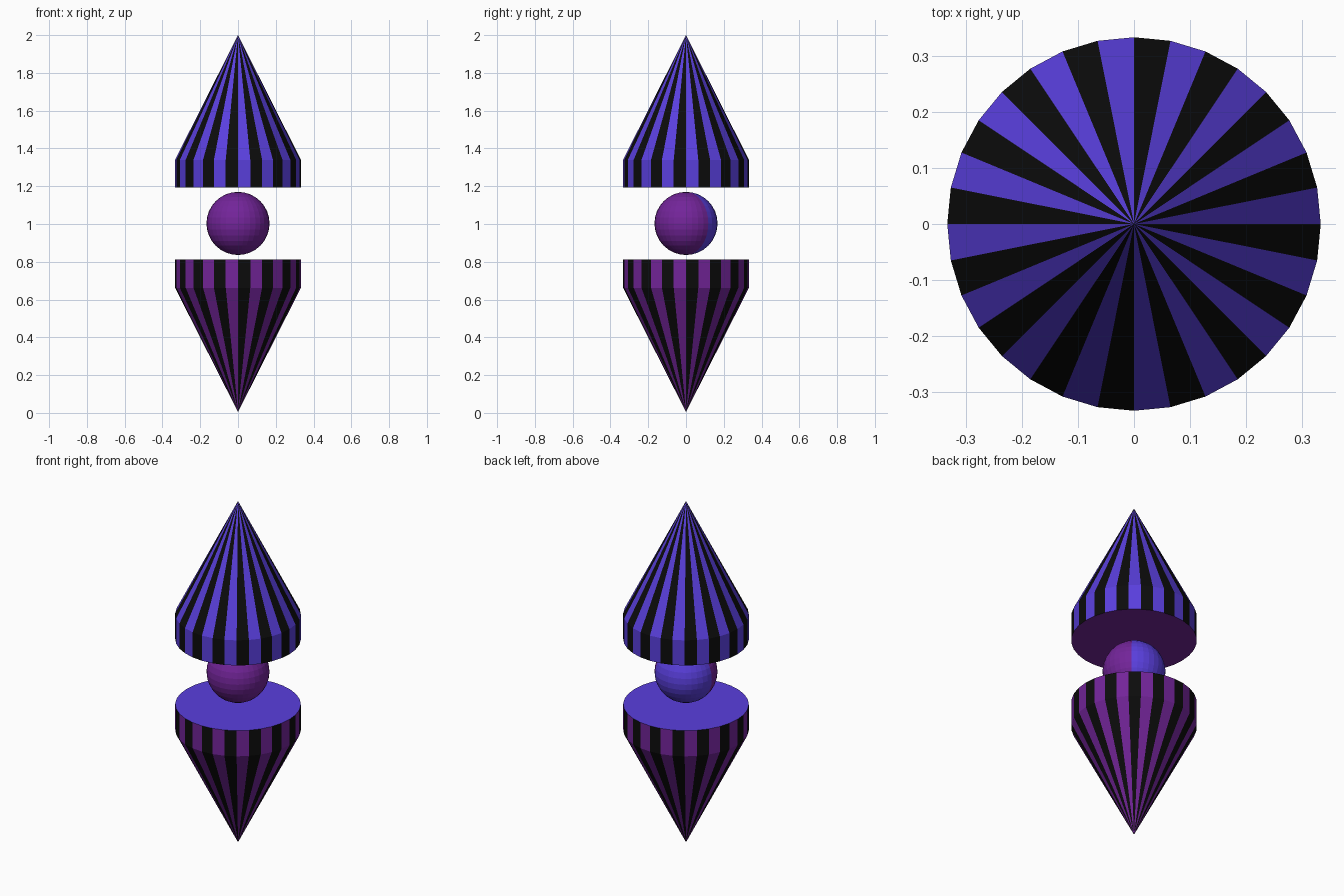
import bpy, bmesh, math

if "Cube" in bpy.data.objects:
    bpy.data.objects.remove(bpy.data.objects["Cube"])

SIDES = 32
R = 0.333


def material(name, rgb):
    m = bpy.data.materials.new(name)
    m.diffuse_color = (*rgb, 1.0)
    m.use_nodes = True
    m.node_tree.nodes["Principled BSDF"].inputs["Base Color"].default_value = m.diffuse_color
    return m


BLUE = material("blue", (0.102, 0.050, 0.730))
PURPLE = material("purple", (0.171, 0.018, 0.320))
BLACK = material("black", (0.0035, 0.0035, 0.0035))


def sector(face):
    # index of the 1/32 turn that the face lies in, counted from +x
    c = face.calc_center_median()
    return int((math.atan2(c.y, c.x) % math.tau) / (math.tau / SIDES))


def finish(name, bm, mats):
    me = bpy.data.meshes.new(name)
    bm.to_mesh(me)
    bm.free()
    for m in mats:
        me.materials.append(m)
    ob = bpy.data.objects.new(name, me)
    bpy.context.collection.objects.link(ob)
    return ob


def striped_spike(name, z_cap, z_rim, z_tip, colour, cap_colour, black_parity):
    # flat cap, short straight band, then a cone to the tip
    bm = bmesh.new()

    def ring(z):
        return [bm.verts.new((R * math.cos(i * math.tau / SIDES),
                              R * math.sin(i * math.tau / SIDES), z))
                for i in range(SIDES)]

    a, b = ring(z_cap), ring(z_rim)
    tip = bm.verts.new((0, 0, z_tip))
    cap = bm.faces.new(a)
    for i in range(SIDES):
        j = (i + 1) % SIDES
        bm.faces.new((a[i], a[j], b[j], b[i]))
        bm.faces.new((b[i], b[j], tip))
    bmesh.ops.recalc_face_normals(bm, faces=bm.faces)
    # alternate stripes round the side, separate colour on the cap
    for f in bm.faces:
        f.material_index = 2 if f == cap else int(sector(f) % 2 == black_parity)
    return finish(name, bm, (colour, BLACK, cap_colour))


striped_spike("upper_spike", 1.193, 1.34, 2.0, BLUE, PURPLE, 1)
striped_spike("lower_spike", 0.812, 0.662, 0.005, PURPLE, BLUE, 0)

# centre ball: purple with a blue wedge at the back left
bm = bmesh.new()
bmesh.ops.create_uvsphere(bm, u_segments=SIDES, v_segments=16, radius=0.167)
for f in bm.faces:
    f.material_index = int(4 <= sector(f) < 16)
ball = finish("centre_ball", bm, (PURPLE, BLUE))
ball.location.z = 1.003
